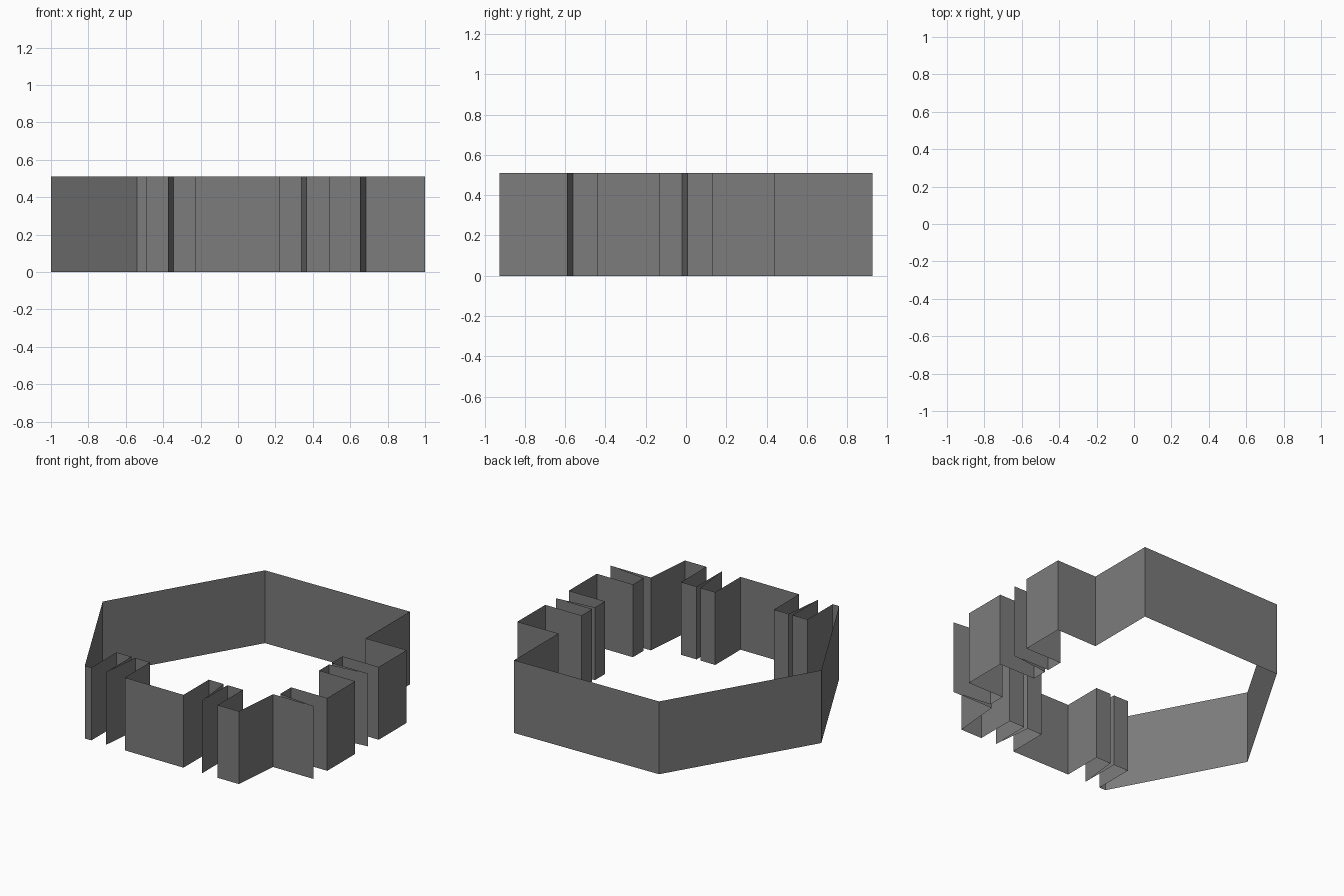
import bpy, bmesh

if "Cube" in bpy.data.objects:
    bpy.data.objects.remove(bpy.data.objects["Cube"])

HEIGHT = 0.51
BASE_Y, BASE_X = -0.645, 0.72      # depth of the notches on the front and right
FRONT, RIGHT = -0.925, 1.0         # outer faces


def front_notch(x0, x1, tip, lean):
    """Notch in the front wall holding a thin fin that leans on one side."""
    foot = sorted([tip, lean])
    return [(x0, FRONT), (x0, BASE_Y), (foot[0], BASE_Y), (tip, FRONT),
            (foot[1], BASE_Y), (x1, BASE_Y), (x1, FRONT)]


# Plan outline, counter-clockwise from the front left corner
outline = [(-0.54, FRONT)]
outline += front_notch(-0.49, -0.23, -0.375, -0.345)
outline += front_notch(0.225, 0.49, 0.37, 0.34)
# stepped front right corner with a fin
outline += [(0.655, FRONT), (0.685, -0.59), (RIGHT, -0.59),
            (BASE_X, -0.56), (BASE_X, -0.44), (RIGHT, -0.44)]
# right notch with a fin
outline += [(RIGHT, -0.13), (BASE_X, -0.13), (BASE_X, -0.02), (RIGHT, 0.01),
            (BASE_X, 0.01), (BASE_X, 0.13), (RIGHT, 0.13)]
# back right step, then the plain faceted back and left
outline += [(RIGHT, 0.44), (0.685, 0.435), (0.685, 0.925),
            (-0.425, 0.905), (-1.0, -0.07)]

# Open wall: one upright quad per outline segment, no caps
bm = bmesh.new()
low = [bm.verts.new((x, y, 0)) for x, y in outline]
top = [bm.verts.new((x, y, HEIGHT)) for x, y in outline]
n = len(outline)
for i in range(n):
    j = (i + 1) % n
    bm.faces.new((low[i], low[j], top[j], top[i]))
mesh = bpy.data.meshes.new("outer_wall")
bm.to_mesh(mesh)
bm.free()

grey = bpy.data.materials.new("dark_grey")
grey.diffuse_color = (0.2, 0.2, 0.2, 1)
grey.use_nodes = True
grey.node_tree.nodes["Principled BSDF"].inputs["Base Color"].default_value = grey.diffuse_color
mesh.materials.append(grey)
wall = bpy.data.objects.new("outer_wall", mesh)
bpy.context.collection.objects.link(wall)
